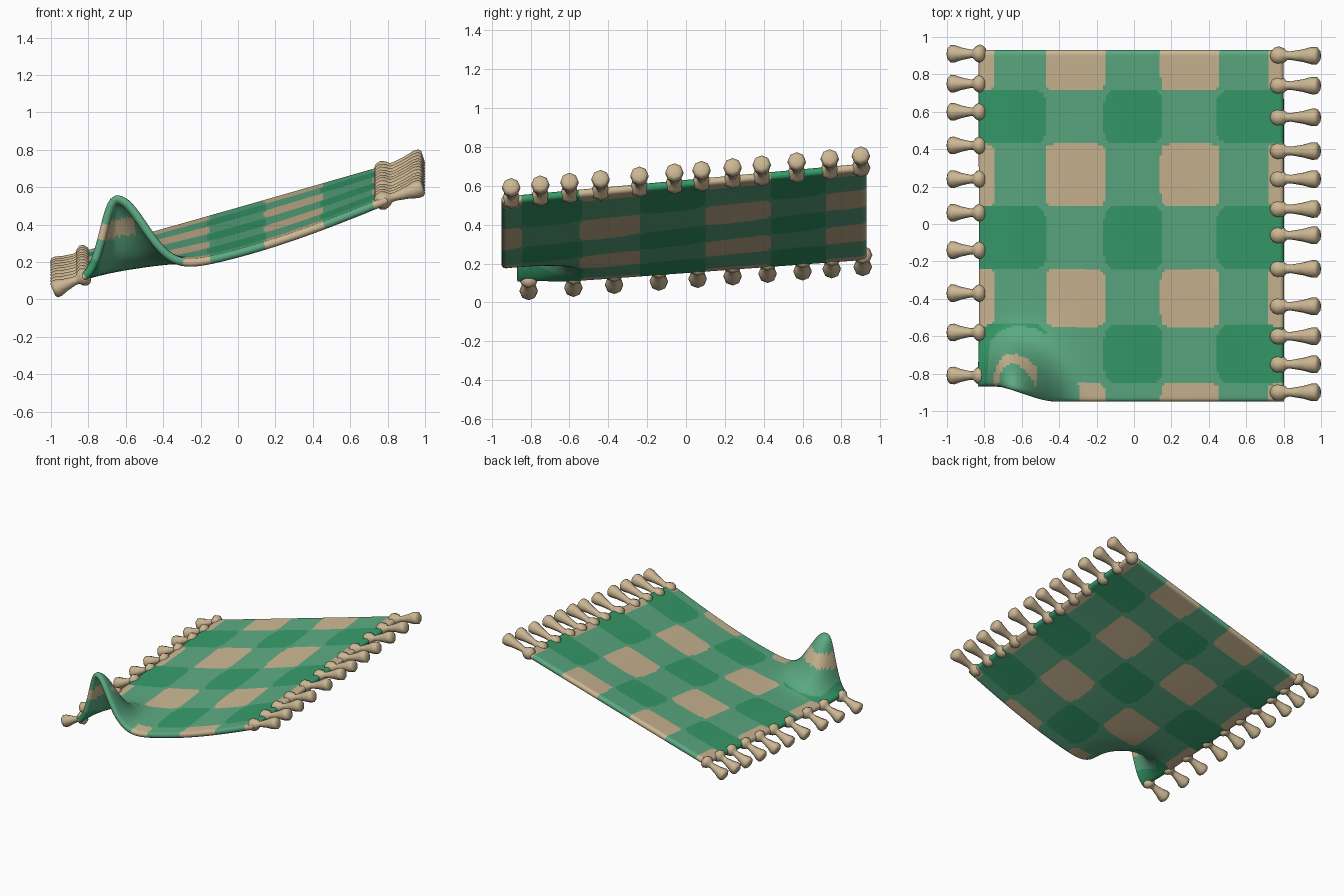
import bpy, bmesh, math
from mathutils import Vector

if "Cube" in bpy.data.objects:
    bpy.data.objects.remove(bpy.data.objects["Cube"])


def material(name, rgb):
    m = bpy.data.materials.new(name)
    m.diffuse_color = (*rgb, 1)
    m.use_nodes = True
    m.node_tree.nodes["Principled BSDF"].inputs["Base Color"].default_value = m.diffuse_color
    return m


mid_green = material("soft green", (0.107, 0.402, 0.223))
deep_green = material("deep green", (0.036, 0.330, 0.145))
tan = material("tan", (0.60, 0.47, 0.29))

X0, X1, Y0, Y1 = -0.83, 0.80, -0.95, 0.93
HALF = 0.022


def smooth(a, b, t):
    t = max(0, min(1, (t - a) / (b - a)))
    return t * t * (3 - 2 * t)


def bell(u, v):
    # lifted corner: steep on its left, flaring on its right
    d = u + 0.62
    return math.exp(-(d / (0.115 if d < 0 else 0.19)) ** 2 - ((v - Y0) / 0.23) ** 2)


def sheet(u, v):
    # tilted, slightly twisted middle surface with the lifted front corner
    s, t = (u - X0) / (X1 - X0), (v - Y0) / (Y1 - Y0)
    front, back = 0.10 + 0.43 * s, 0.235 + 0.465 * s
    z = front + (back - front) * t - 0.075 * math.sin(math.pi * s) * (1 - t)
    b = bell(u, v)
    z += (0.55 - 0.14) * b
    x = u - 0.03 * b
    y = v + 0.08 * smooth(0.4, 0.72, -u) * smooth(0.5, 0.9, -v)
    return Vector((x, y, z))


def normal(u, v):
    e = 0.002
    du = sheet(u + e, v) - sheet(u - e, v)
    dv = sheet(u, v + e) - sheet(u, v - e)
    return du.cross(dv).normalized()


def stations(a, b, n):
    # even spacing, with extra rows close to the rounded borders
    rim = [0, 0.002, 0.007, 0.014]
    inner = [a + 0.022 + (b - a - 0.044) * i / n for i in range(n + 1)]
    return [a + r for r in rim] + inner + [b - r for r in reversed(rim)]


TAN_X = [(-1.07, -0.74), (-0.47, -0.15), (0.15, 0.465), (0.72, 1.05)]
TAN_Y = [(0.715, 1.05), (0.095, 0.43), (-0.545, -0.24), (-1.17, -0.85)]
DEEP_X = [(-0.86, -0.465), (-0.155, 0.16), (0.45, 0.84)]
DEEP_Y = [(0.43, 0.72), (-0.245, 0.10), (-0.85, -0.535)]


def in_patch(u, v, cols, rows, power):
    for a, b in cols:
        for c, d in rows:
            p = abs((2 * u - a - b) / (b - a))
            q = abs((2 * v - c - d) / (d - c))
            if p ** power + q ** power < 1:
                return True
    return False


def pattern(u, v):
    b = bell(u, v)
    if b > 0.05 and v < -0.5:
        if 0.50 < b < 0.74 and u < -0.52:
            return 2
        return 1 if u < -0.75 else 0
    if in_patch(u, v, TAN_X, TAN_Y, 9):
        return 2
    return 1 if in_patch(u, v, DEEP_X, DEEP_Y, 5.5) else 0


# woven rug: two skins meeting in a rounded border
us, vs = stations(X0, X1, 120), stations(Y0, Y1, 136)
bm = bmesh.new()
top, bottom = {}, {}
for i, u in enumerate(us):
    for j, v in enumerate(vs):
        d = min(u - X0, X1 - u, v - Y0, Y1 - v)
        k = max(0, 1 - d / HALF)
        h = HALF * math.sqrt(max(0, 1 - k * k))
        p = sheet(u, v)
        if i in (0, len(us) - 1) or j in (0, len(vs) - 1):
            top[i, j] = bottom[i, j] = bm.verts.new(p)
        else:
            n = normal(u, v)
            top[i, j] = bm.verts.new(p + n * h)
            bottom[i, j] = bm.verts.new(p - n * h)
for i in range(len(us) - 1):
    for j in range(len(vs) - 1):
        m = pattern((us[i] + us[i + 1]) / 2, (vs[j] + vs[j + 1]) / 2)
        ring = [(i, j), (i + 1, j), (i + 1, j + 1), (i, j + 1)]
        for grid, order in ((top, ring), (bottom, ring[::-1])):
            vv = [grid[k] for k in order]
            if grid is bottom and all(top[k] is bottom[k] for k in ring):
                continue
            f = bm.faces.new(vv)
            f.material_index = m
            f.smooth = True
me = bpy.data.meshes.new("rug")
bm.to_mesh(me)
bm.free()
for m in (mid_green, deep_green, tan):
    me.materials.append(m)
bpy.context.collection.objects.link(bpy.data.objects.new("rug", me))

# tassels: turned knot, neck and flared end
PROFILE = [(-0.19, 0.022), (-0.12, 0.042), (0.0, 0.05), (0.12, 0.040), (0.2, 0.024),
           (0.3, 0.023), (0.6, 0.034), (0.82, 0.047), (0.95, 0.046), (1.0, 0.032)]


def tassel(name, start, end):
    axis = end - start
    a = axis.normalized()
    side = Vector((0, 1, 0))
    up = a.cross(side).normalized()
    b = bmesh.new()
    rings = []
    for t, r in PROFILE:
        c = start + axis * t
        rings.append([b.verts.new(c + (side * math.cos(w) + up * math.sin(w)) * r)
                      for w in (math.tau * k / 8 for k in range(8))])
    for r0, r1 in zip(rings, rings[1:]):
        for k in range(8):
            b.faces.new((r0[k], r0[(k + 1) % 8], r1[(k + 1) % 8], r1[k]))
    b.faces.new(rings[0])
    b.faces.new(rings[-1])
    bmesh.ops.recalc_face_normals(b, faces=b.faces)
    for f in b.faces:
        f.smooth = True
    mesh = bpy.data.meshes.new(name)
    b.to_mesh(mesh)
    b.free()
    mesh.materials.append(tan)
    bpy.context.collection.objects.link(bpy.data.objects.new(name, mesh))


LEFT = [0.91, 0.75, 0.60, 0.42, 0.24, 0.06, -0.14, -0.37, -0.58, -0.81]
RIGHT = [0.90, 0.74, 0.57, 0.39, 0.24, 0.08, -0.06, -0.24, -0.44, -0.60, -0.75, -0.90]
for y in LEFT:
    z = 0.10 + 0.135 * (y - Y0) / (Y1 - Y0)
    tassel("left_tassel", Vector((-0.825, y, z + 0.01)), Vector((-0.99, y, z - 0.06)))
for y in RIGHT:
    z = 0.53 + 0.17 * (y - Y0) / (Y1 - Y0)
    tassel("right_tassel", Vector((0.775, y, z - 0.005)), Vector((0.99, y, z + 0.065)))
